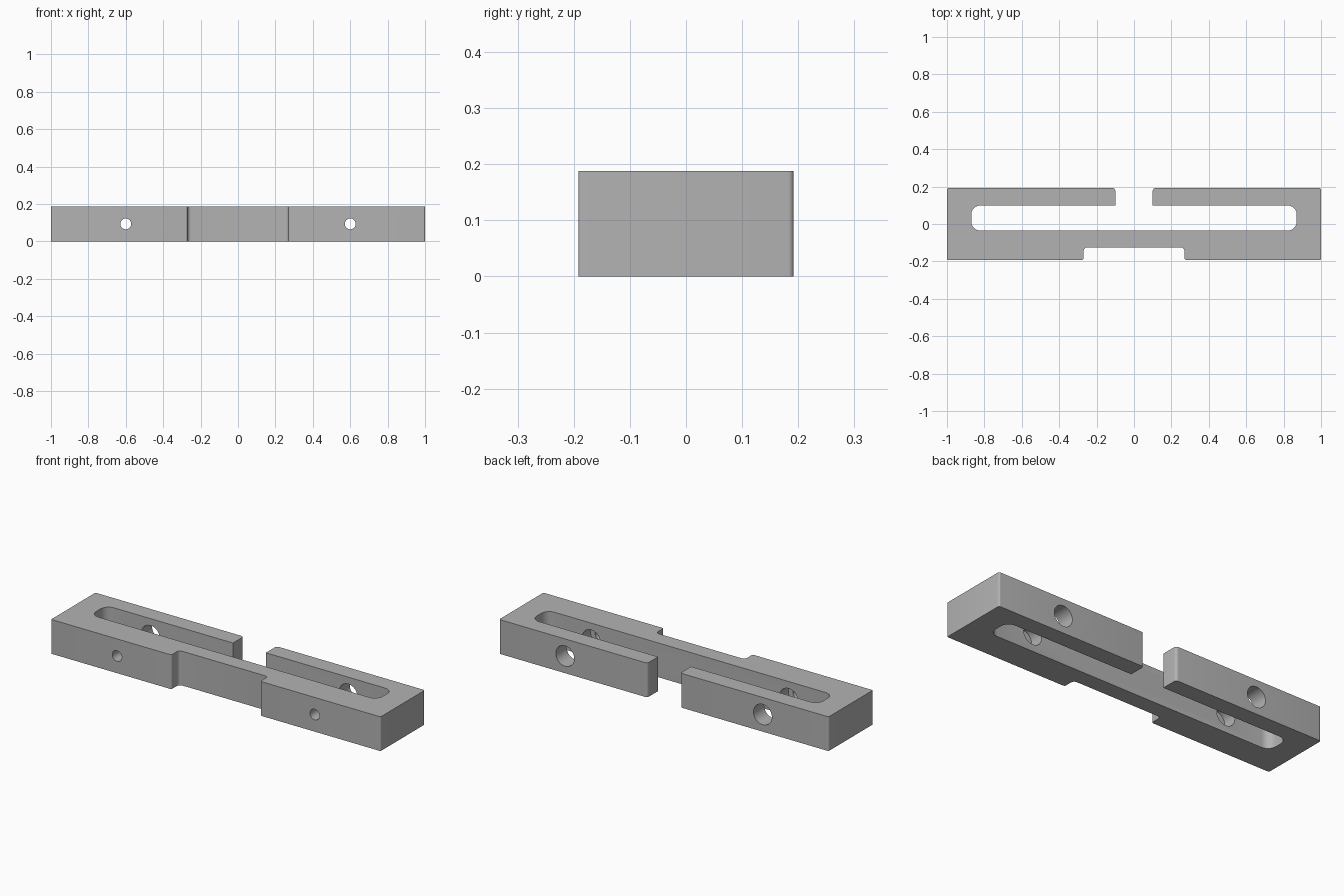
import bpy, bmesh, math
from mathutils import Vector, Matrix

if "Cube" in bpy.data.objects:
    bpy.data.objects.remove(bpy.data.objects["Cube"])

HEIGHT = 0.188

steel = bpy.data.materials.new("grey")
steel.diffuse_color = (0.45, 0.45, 0.45, 1)
steel.use_nodes = True
steel.node_tree.nodes["Principled BSDF"].inputs["Base Color"].default_value = steel.diffuse_color


def fillet(corners, steps=6):
    """Round each (x, y, radius) corner of a right-angled outline."""
    out = []
    for i, (x, y, r) in enumerate(corners):
        p = Vector((x, y))
        if r == 0:
            out.append(p)
            continue
        a = (Vector(corners[i - 1][:2]) - p).normalized()
        b = (Vector(corners[(i + 1) % len(corners)][:2]) - p).normalized()
        centre = p + (a + b) * r
        for k in range(steps + 1):
            t = k / steps * math.pi / 2
            out.append(centre - b * r * math.cos(t) - a * r * math.sin(t))
    return out


def drill(name, body, x, y0, y1, radius):
    """Cut a round hole along y."""
    bm = bmesh.new()
    bmesh.ops.create_cone(
        bm, cap_ends=True, segments=40, radius1=radius, radius2=radius, depth=y1 - y0,
        matrix=Matrix.Translation((x, (y0 + y1) / 2, HEIGHT / 2)) @ Matrix.Rotation(math.pi / 2, 4, 'X'))
    mesh = bpy.data.meshes.new(name)
    bm.to_mesh(mesh)
    bm.free()
    mesh.materials.append(steel)
    cutter = bpy.data.objects.new(name, mesh)
    bpy.context.collection.objects.link(cutter)
    cutter.hide_render = True
    mod = body.modifiers.new(name, 'BOOLEAN')
    mod.operation = 'DIFFERENCE'
    mod.solver = 'EXACT'
    mod.object = cutter
    bpy.ops.object.modifier_apply(modifier=mod.name)
    bpy.data.objects.remove(cutter)


# Right half of the outline: front notch, outer block, rear gap, rounded slot
right = [(0.27, -0.125, 0.02), (0.27, -0.192, 0.01), (1, -0.192, 0.006), (1, 0.192, 0.01),
         (0.10, 0.192, 0.015), (0.10, 0.099, 0), (0.87, 0.099, 0.048), (0.87, -0.035, 0.048)]
left = [(-x, y, r) for x, y, r in reversed(right)]

# Bracket body
bm = bmesh.new()
base = bm.faces.new([bm.verts.new((p.x, p.y, 0)) for p in fillet(right + left)])
up = bmesh.ops.extrude_face_region(bm, geom=[base], use_keep_orig=True)
bmesh.ops.translate(bm, vec=(0, 0, HEIGHT),
                    verts=[v for v in up["geom"] if isinstance(v, bmesh.types.BMVert)])
bmesh.ops.recalc_face_normals(bm, faces=bm.faces[:])
mesh = bpy.data.meshes.new("bracket")
bm.to_mesh(mesh)
bm.free()
mesh.materials.append(steel)
bracket = bpy.data.objects.new("bracket", mesh)
bpy.context.collection.objects.link(bracket)
bpy.context.view_layer.objects.active = bracket
bracket.select_set(True)

# Screw holes: narrow through the front, wide access bore from the rear
for x in (-0.6, 0.6):
    drill("screw_bore", bracket, x, -0.11, 0.3, 0.056)
    drill("screw_hole", bracket, x, -0.3, -0.07, 0.029)

bpy.ops.object.shade_smooth_by_angle(angle=math.radians(30))
